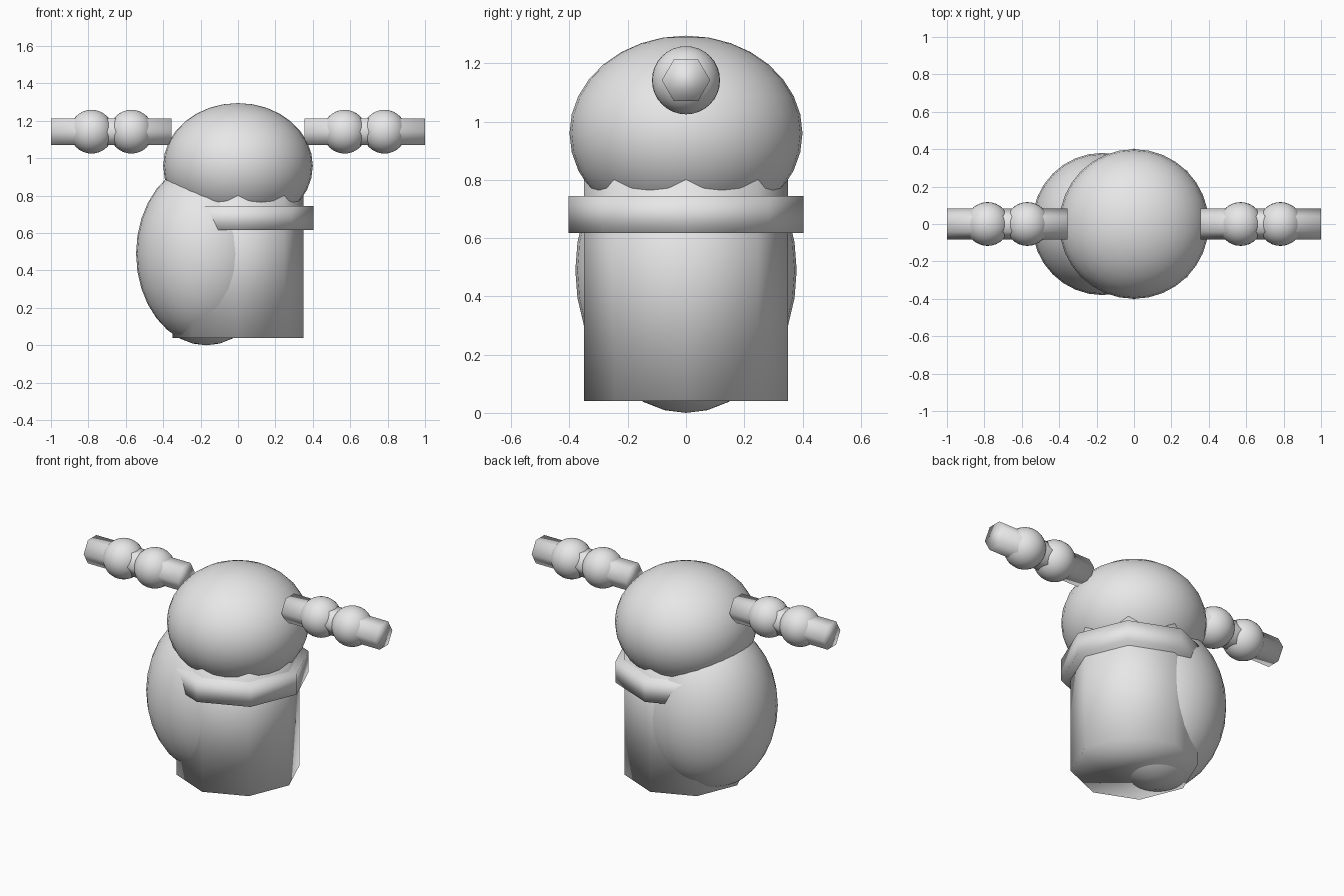
import bpy
import math

if "Cube" in bpy.data.objects:
    bpy.data.objects.remove(bpy.data.objects["Cube"])

grey = bpy.data.materials.new("light grey")
grey.diffuse_color = (0.8, 0.8, 0.8, 1)
grey.use_nodes = True
grey.node_tree.nodes["Principled BSDF"].inputs["Base Color"].default_value = grey.diffuse_color


def finish(name):
    ob = bpy.context.object
    ob.name = name
    ob.data.materials.append(grey)
    bpy.ops.object.transform_apply(location=False, rotation=True, scale=True)
    bpy.ops.object.shade_smooth()
    return ob


def ellipsoid(name, centre, radii):
    bpy.ops.mesh.primitive_uv_sphere_add(segments=32, ring_count=16, radius=1, location=centre)
    bpy.context.object.scale = radii
    return finish(name)


def octagon_prism(name, radius, z0, z1):
    # corners lie on the x and y axes
    bpy.ops.mesh.primitive_cylinder_add(vertices=8, radius=radius, depth=z1 - z0,
                                        location=(0, 0, (z0 + z1) / 2))
    return finish(name)


# Trunk, collar, head and rounded pack
octagon_prism("body", 0.35, 0.04, 0.90)
octagon_prism("collar", 0.403, 0.617, 0.745)
ellipsoid("head", (0, 0, 0.96), (0.4, 0.4, 0.335))
ellipsoid("pack", (-0.17, 0, 0.49), (0.375, 0.38, 0.49))

# Hexagonal rods with two beads each
ARM_Z = 1.142
for side, label in ((-1, "left"), (1, "right")):
    bpy.ops.mesh.primitive_cylinder_add(vertices=6, radius=0.083, depth=0.645,
                                        location=(side * 0.6775, 0, ARM_Z),
                                        rotation=(0, math.pi / 2, 0))
    rod = finish(label + "_rod")
    for i, x in enumerate((0.57, 0.783)):
        ellipsoid(f"{label}_bead_{i + 1}", (side * x, 0, ARM_Z), (0.117,) * 3)
